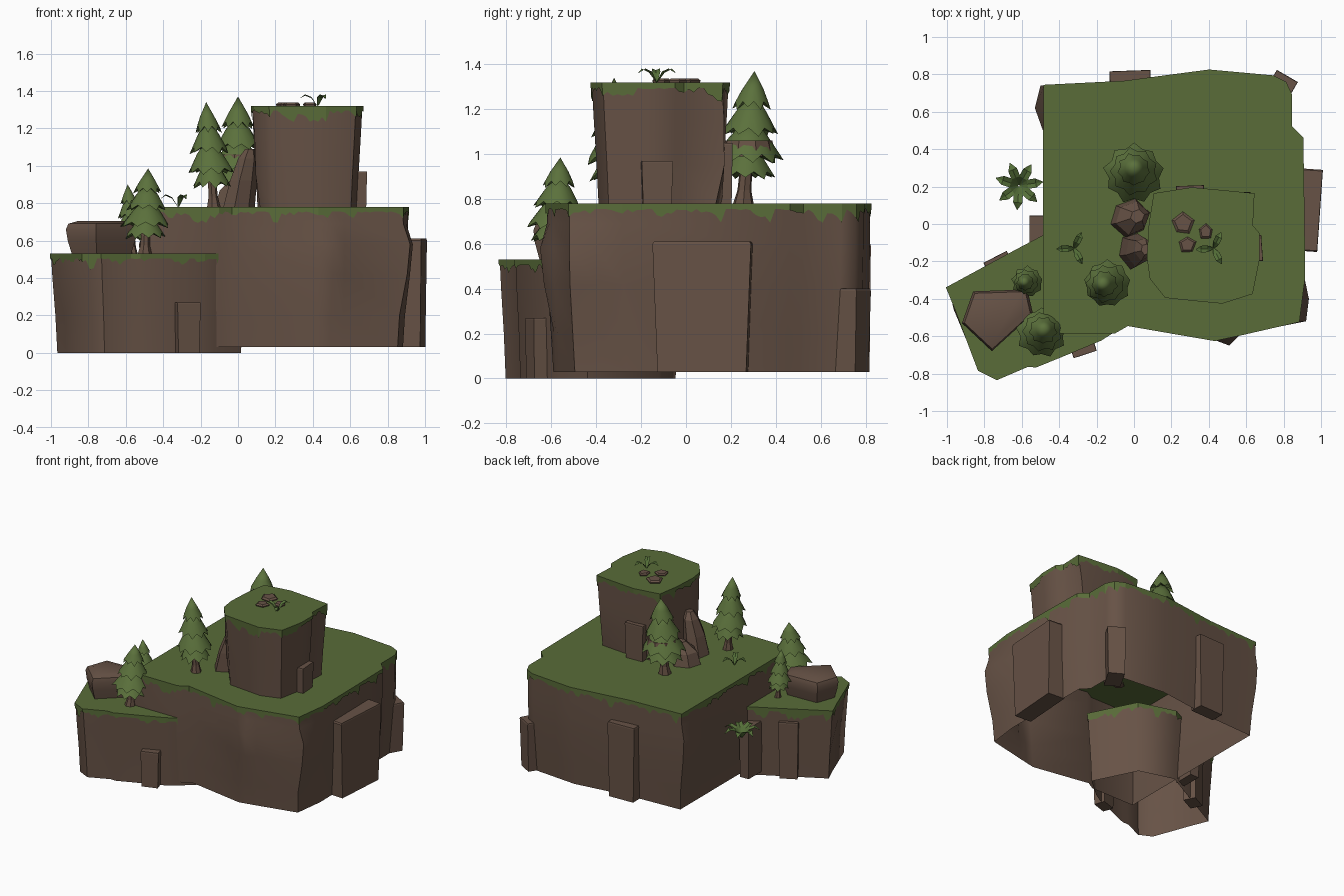
import bpy, bmesh, math, random
from mathutils import Vector

if "Cube" in bpy.data.objects:
    bpy.data.objects.remove(bpy.data.objects["Cube"])

random.seed(4)


def material(name, rgb):
    m = bpy.data.materials.new(name)
    m.diffuse_color = (*rgb, 1)
    m.use_nodes = True
    m.node_tree.nodes["Principled BSDF"].inputs["Base Color"].default_value = m.diffuse_color
    return m


ROCK = material("earth brown", (0.135, 0.085, 0.061))
GRASS = material("grass green", (0.10, 0.15, 0.04))
LEAF = material("pine green", (0.105, 0.165, 0.045))
FERN = material("fern green", (0.09, 0.16, 0.04))
TRUNK = material("bark brown", (0.13, 0.08, 0.056))


def finish(name, bm, mat, smooth=None, recalc=True):
    if recalc:
        bmesh.ops.recalc_face_normals(bm, faces=bm.faces[:])
    me = bpy.data.meshes.new(name)
    bm.to_mesh(me)
    bm.free()
    me.materials.append(mat)
    ob = bpy.data.objects.new(name, me)
    bpy.context.collection.objects.link(ob)
    if smooth:
        for p in me.polygons:
            p.use_smooth = True
        me.set_sharp_from_angle(angle=math.radians(smooth))
    return ob


def centre(outline):
    xs, ys = [p[0] for p in outline], [p[1] for p in outline]
    return (min(xs) + max(xs)) / 2, (min(ys) + max(ys)) / 2


def loft(name, outline, rings, mat, top=True, bottom=True, smooth=None, bulge={}):
    """Stack scaled copies of an outline; rings = (z, scale, dx, dy, bulge amount)."""
    cx, cy = centre(outline)
    bm = bmesh.new()
    rows = []
    for z, s, *d in rings:
        dx, dy, k = (d + [0, 0, 0])[:3]
        row = []
        for i, (x, y) in enumerate(outline):
            bx, by = bulge.get(i, (0, 0))
            row.append(bm.verts.new((cx + (x - cx) * s + dx + bx * k, cy + (y - cy) * s + dy + by * k, z)))
        rows.append(row)
    n = len(outline)
    for a, b in zip(rows, rows[1:]):
        for i in range(n):
            j = (i + 1) % n
            bm.faces.new((a[i], a[j], b[j], b[i]))
    if bottom:
        bm.faces.new(rows[0][::-1])
    if top:
        bm.faces.new(rows[-1])
    return finish(name, bm, mat, smooth)


def grass_cap(name, outline, z, taper, step=0.022):
    """Flat turf with a ragged skirt hanging over the rim."""
    cx, cy = centre(outline)
    pts = []
    for i, p in enumerate(outline):
        a, b = Vector(p), Vector(outline[(i + 1) % len(outline)])
        k = max(1, round((b - a).length / step))
        pts += [a.lerp(b, t / k) for t in range(k)]
    bm = bmesh.new()
    up, low = [], []
    depth = 0.04
    for i, p in enumerate(pts):
        d = Vector((p.x - cx, p.y - cy))
        q = d * (1 + 0.006 / d.length)
        if i % 2 == 0:
            depth = random.choice((0.025, 0.03, 0.04, 0.045, 0.06, 0.085))
        else:
            depth = max(0.025, depth * random.uniform(0.6, 1.0))
        s = 1 - taper * depth
        up.append(bm.verts.new((cx + q.x, cy + q.y, z)))
        low.append(bm.verts.new((cx + q.x * s, cy + q.y * s, z - depth)))
    n = len(pts)
    bm.faces.new(up)
    for i in range(n):
        j = (i + 1) % n
        bm.faces.new((up[i], low[i], low[j], up[j]))
    finish(name, bm, GRASS)


def slab(name, x, y, w, d, z0, z1, ang=0, low=0.9):
    """Upright stone slab leaning against a cliff."""
    c, s = math.cos(math.radians(ang)), math.sin(math.radians(ang))
    quad = [(-w / 2, -d / 2), (w / 2, -d / 2), (w / 2, d / 2), (-w / 2, d / 2)]
    out = [(x + u * c - v * s, y + u * s + v * c) for u, v in quad]
    loft(name, out, [(z0, low), (z1 - 0.01, 1), (z1, 0.97)], ROCK)


def blob(x, y, rx, ry, n, jitter=0.15):
    pts = []
    for i in range(n):
        a = math.tau * i / n + 0.3
        r = 1 + random.uniform(-jitter, jitter)
        pts.append((x + rx * r * math.cos(a), y + ry * r * math.sin(a)))
    return pts


# Cliff tiers: open-bottomed rock walls with a turf cap
main = [(-0.48, 0.74), (-0.05, 0.76), (0.40, 0.82), (0.74, 0.79), (0.81, 0.755), (0.84, 0.69),
        (0.84, 0.52), (0.90, 0.46), (0.91, -0.28), (0.895, -0.40), (0.88, -0.52), (0.57, -0.59),
        (0.50, -0.605), (0.43, -0.62), (-0.03, -0.54), (-0.10, -0.58), (-0.48, -0.58),
        (-0.48, 0.48), (-0.48, 0.62)]
ledge = [(-1.0, -0.34), (-0.95, -0.46), (-0.83, -0.78), (-0.73, -0.83), (-0.57, -0.76), (-0.52, -0.76),
         (-0.18, -0.62), (-0.10, -0.57), (0.05, -0.44), (-0.12, -0.10), (-0.40, -0.02)]
upper = [(0.11, 0.16), (0.31, 0.19), (0.64, 0.16), (0.63, -0.01), (0.665, -0.05), (0.665, -0.19),
         (0.63, -0.37), (0.47, -0.42), (0.17, -0.39), (0.09, -0.29), (0.075, -0.18), (0.085, 0.0)]
loft("main_cliff", main, [(0.03, 0.96), (0.2, 0.975), (0.42, 0.995, 0, 0, 0.7), (0.58, 1.0, 0, 0, 1),
                          (0.69, 1.0, 0, 0, 0.1), (0.777, 1)], ROCK, False, False, 50,
     {0: (-0.02, 0), 18: (-0.05, 0), 9: (0.04, 0), 10: (0.04, 0), 12: (0.01, -0.045)})
loft("ledge_cliff", ledge, [(0.0, 0.935), (0.2, 0.955), (0.40, 0.985, 0, 0, 1), (0.527, 1)],
     ROCK, False, False, 50, {1: (-0.02, 0)})
loft("upper_cliff", upper, [(0.775, 0.90), (0.95, 0.93, 0, 0, 1), (1.15, 0.97, 0, 0, 0.6), (1.317, 1)],
     ROCK, False, False, 50, {2: (-0.02, 0.03), 9: (-0.015, 0)})
grass_cap("main_grass", main, 0.78, 0.0)
grass_cap("ledge_grass", ledge, 0.53, 0.08)
grass_cap("upper_grass", upper, 1.32, 0.15)

# Stone slabs around the cliffs: x, y, width, depth, bottom, top, angle
slabs = [(0.92, 0.075, 0.15, 0.44, 0.03, 0.61, -4), (0.77, 0.705, 0.13, 0.20, 0.03, 0.40, -30),
         (-0.02, 0.765, 0.22, 0.11, 0.03, 0.60, 2), (-0.52, -0.04, 0.08, 0.17, 0.03, 0.42, 0),
         (-0.275, -0.655, 0.13, 0.09, 0.0, 0.27, 18), (-0.72, -0.22, 0.14, 0.10, 0.0, 0.43, 27),
         (0.645, -0.13, 0.08, 0.14, 0.77, 0.97, 4), (0.30, 0.165, 0.15, 0.08, 0.77, 1.05, 2)]
for i, s in enumerate(slabs):
    slab(f"stone_slab_{i + 1}", *s)

# Boulder on the ledge and leaning rocks beside the upper block
loft("boulder", [(-0.92, -0.53), (-0.86, -0.36), (-0.57, -0.35), (-0.54, -0.48), (-0.76, -0.68)],
     [(0.52, 0.82), (0.60, 0.95), (0.66, 1.0), (0.69, 0.93), (0.705, 0.65)], ROCK, smooth=40)
loft("tall_leaning_rock", blob(0.0, -0.14, 0.085, 0.10, 6),
     [(0.77, 1), (0.92, 0.85, 0.025, 0), (1.04, 0.62, 0.05, 0.01), (1.09, 0.3, 0.06, 0.01)], ROCK)
loft("short_leaning_rock", blob(-0.02, 0.03, 0.10, 0.095, 6),
     [(0.77, 1), (0.87, 0.85, 0.015, 0), (0.94, 0.35, 0.04, 0.01)], ROCK)

# Pebbles on the summit
for i, (x, y, r) in enumerate([(0.26, 0.0, 0.06), (0.285, -0.11, 0.045), (0.385, -0.04, 0.042)]):
    loft(f"pebble_{i + 1}", blob(x, y, r, r, 5),
         [(1.315, 0.9), (1.328, 1), (1.338, 0.75)], ROCK)


# Pine trees: tapered trunk plus drooping jagged tiers
def pine(name, x, y, z, h, r, lean=(0, 0)):
    def at(f):
        return x + lean[0] * (f - 0.5), y + lean[1] * (f - 0.5)
    k = 0.22 * r
    ring = [(x + k * math.cos(i * math.tau / 7), y + k * math.sin(i * math.tau / 7)) for i in range(7)]
    loft(name + "_trunk", ring, [(z - 0.01, 1.4, -lean[0] / 2, -lean[1] / 2),
                                 (z + 0.1 * h, 0.9, -lean[0] * .4, -lean[1] * .4),
                                 (z + 0.5 * h, 0.7)], TRUNK)
    bm = bmesh.new()
    n = 9
    for t, (lo, hi, rad) in enumerate([(0.19, 0.50, 0.82), (0.32, 0.68, 1.0),
                                       (0.52, 0.86, 0.80), (0.72, 1.0, 0.55)]):
        ax, ay = at(hi)
        bx, by = at(lo)
        apex = bm.verts.new((ax, ay, z + hi * h))
        under = bm.verts.new((bx, by, z + (lo + 0.08) * h))
        mid, rim = [], []
        for i in range(2 * n):
            a = math.tau * i / (2 * n) + t * 0.17
            tip = i % 2 == 0
            rr = r * rad * (random.uniform(0.94, 1.05) if tip else 0.85)
            zz = z + h * (lo + (random.uniform(-0.02, 0.01) if tip else 0.05))
            rim.append(bm.verts.new((bx + rr * math.cos(a), by + rr * math.sin(a), zz)))
            mr = r * rad * 0.55
            mid.append(bm.verts.new(((ax + bx) / 2 + mr * math.cos(a), (ay + by) / 2 + mr * math.sin(a),
                                     z + h * (lo + (hi - lo) * 0.5))))
        for i in range(2 * n):
            j = (i + 1) % (2 * n)
            bm.faces.new((apex, mid[i], mid[j]))
            bm.faces.new((mid[i], rim[i], rim[j], mid[j]))
            bm.faces.new((under, rim[j], rim[i]))
    finish(name + "_foliage", bm, LEAF, 40)


pine("pine_back", 0.0, 0.28, 0.78, 0.59, 0.16, (0, 0.05))
pine("pine_middle", -0.15, -0.32, 0.78, 0.56, 0.13, (-0.04, 0))
pine("pine_front", -0.49, -0.575, 0.53, 0.455, 0.135, (0.02, 0.03))
pine("pine_small", -0.575, -0.31, 0.53, 0.37, 0.085, (-0.03, 0))
# Bare bark showing between the lower tiers of the back pine
loft("pine_back_bark", blob(0.005, 0.277, 0.126, 0.126, 9, 0.02), [(0.99, 1), (1.06, 0.84)], TRUNK)


# Ferns: arching folded blades around a centre
def fern(name, x, y, z, r, h, blades, turn):
    bm = bmesh.new()
    for b in range(blades):
        a = turn + math.tau * b / blades + random.uniform(-0.12, 0.12)
        c, s = math.cos(a), math.sin(a)
        rows = []
        for f, up, w in [(0.03, 0, 0.05), (0.35, 0.75, 0.19), (0.7, 1.0, 0.19), (1.0, 0.72, 0.01)]:
            row = []
            for side, lift in ((-1, 0.1), (0, 0), (1, 0.1)):
                u, v = f * r, side * w * r
                row.append(bm.verts.new((x + u * c - v * s, y + u * s + v * c, z + h * (up + lift * w * 6))))
            rows.append(row)
        for p, q in zip(rows, rows[1:]):
            for i in range(2):
                bm.faces.new((p[i], q[i], q[i + 1], p[i + 1]))
    finish(name, bm, FERN, recalc=False)


fern("fern_cliffside", -0.615, 0.205, 0.43, 0.13, 0.075, 7, 0.2)
fern("fern_plateau", -0.32, -0.13, 0.78, 0.095, 0.06, 3, math.pi)
fern("fern_summit", 0.425, -0.13, 1.32, 0.095, 0.055, 3, math.pi)
